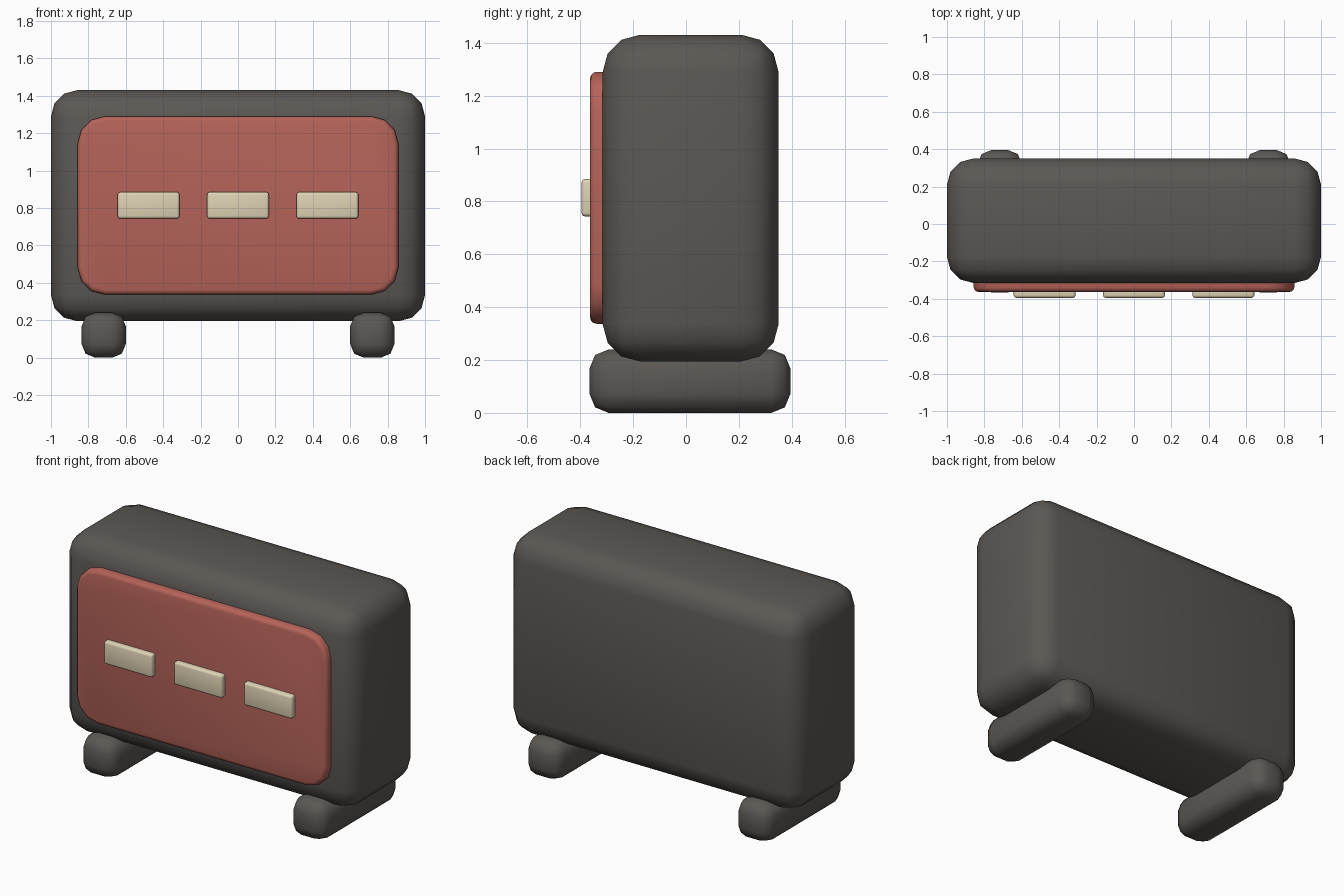
import bpy, bmesh, math

if "Cube" in bpy.data.objects:
    bpy.data.objects.remove(bpy.data.objects["Cube"])


def material(name, color):
    mat = bpy.data.materials.new(name)
    mat.diffuse_color = (*color, 1)
    mat.use_nodes = True
    mat.node_tree.nodes["Principled BSDF"].inputs["Base Color"].default_value = mat.diffuse_color
    return mat


CHARCOAL = material("charcoal", (0.105, 0.096, 0.088))
RED = material("red", (0.46, 0.125, 0.10))
CREAM = material("cream", (0.74, 0.65, 0.46))


def finish(name, bm, mat):
    mesh = bpy.data.meshes.new(name)
    bmesh.ops.recalc_face_normals(bm, faces=bm.faces)
    bm.to_mesh(mesh)
    bm.free()
    obj = bpy.data.objects.new(name, mesh)
    bpy.context.collection.objects.link(obj)
    mesh.materials.append(mat)
    bpy.ops.object.select_all(action='DESELECT')
    obj.select_set(True)
    bpy.context.view_layer.objects.active = obj
    bpy.ops.object.shade_smooth_by_angle(angle=math.radians(50))
    return obj


def rounded_box(name, lo, hi, radius, segments, mat):
    """Box between two corners with all edges rounded."""
    bm = bmesh.new()
    bmesh.ops.create_cube(bm, size=1)
    for v in bm.verts:
        v.co = [(a + b) / 2 + c * (b - a) for a, b, c in zip(lo, hi, v.co)]
    bmesh.ops.bevel(bm, geom=bm.edges[:], offset=radius, segments=segments,
                    profile=0.5, affect='EDGES')
    return finish(name, bm, mat)


def rounded_plate(name, lo, hi, corner, edge, mat):
    """Plate facing -y: rounded outline, then a soft front rim."""
    bm = bmesh.new()
    bmesh.ops.create_cube(bm, size=1)
    for v in bm.verts:
        v.co = [(a + b) / 2 + c * (b - a) for a, b, c in zip(lo, hi, v.co)]
    depth_edges = [e for e in bm.edges
                   if abs(e.verts[0].co.y - e.verts[1].co.y) > 1e-4]
    bmesh.ops.bevel(bm, geom=depth_edges, offset=corner, segments=3,
                    profile=0.5, affect='EDGES')
    rim = [e for e in bm.edges if all(abs(v.co.y - lo[1]) < 1e-4 for v in e.verts)]
    bmesh.ops.bevel(bm, geom=rim, offset=edge, segments=3,
                    profile=0.5, affect='EDGES')
    return finish(name, bm, mat)


# Main cabinet
rounded_box("cabinet", (-1, -0.315, 0.195), (1, 0.35, 1.43), 0.14, 3, CHARCOAL)

# Raised front panel
rounded_plate("front_panel", (-0.857, -0.363, 0.337), (0.857, -0.25, 1.29),
              0.145, 0.025, RED)

# Row of three bars on the panel
for i, x in enumerate((-0.478, 0, 0.478)):
    rounded_box(f"panel_bar_{i + 1}", (x - 0.165, -0.395, 0.743),
                (x + 0.165, -0.335, 0.885), 0.014, 3, CREAM)

# Skid feet running front to back
for side, x in (("left", -0.718), ("right", 0.718)):
    rounded_box(f"{side}_foot", (x - 0.118, -0.365, 0), (x + 0.118, 0.395, 0.24),
                0.072, 2, CHARCOAL)
